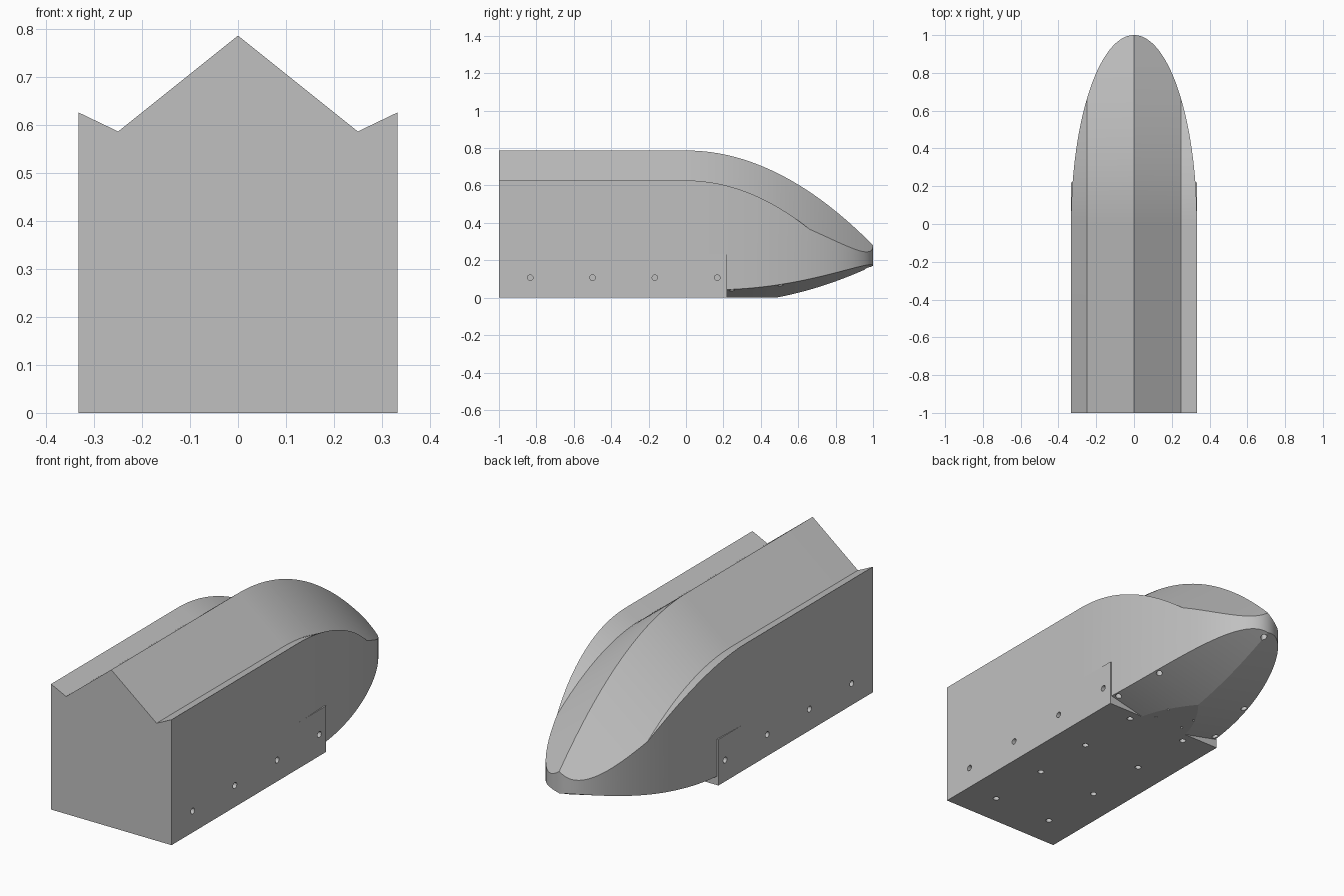
import bpy, bmesh, math
from mathutils import Matrix, Vector

if "Cube" in bpy.data.objects:
    bpy.data.objects.remove(bpy.data.objects["Cube"], do_unlink=True)

grey = bpy.data.materials.new("plain_grey")
grey.use_nodes = True
colour = (0.53, 0.53, 0.53, 1)
grey.diffuse_color = colour
grey.node_tree.nodes["Principled BSDF"].inputs["Base Color"].default_value = colour

HALF, VALLEY, STEP_Y, STEP_Z = 0.333, 0.25, 0.22, 0.23
V_SLOPE, KEEL_END = 0.23, 0.48


def half_width(y):
    return HALF * math.sqrt(max(0, 1 - max(y, 0) ** 2))


def roof(x, y):
    # Ridge falling to a valley, then rising to the outer edge
    drop = 0.8 * min(x, VALLEY) - 0.48 * max(x - VALLEY, 0)
    return 0.787 - 0.507 * max(y, 0) ** 2 - drop


def keel(y):
    a = y - STEP_Y
    return -0.031 + 0.119 * a + 0.267 * a * (y - KEEL_END)


def section(y, boxed):
    # Half outline from the keel round to the ridge
    w = half_width(y)
    k = keel(max(y, STEP_Y))
    flat = max(0, -k / V_SLOPE)
    low, rim = (HALF, 0) if boxed else (w, k + V_SLOPE * w)
    v = min(VALLEY, w)
    half = [(0, max(0, k)), (flat, max(0, k)), (low, rim), (low, STEP_Z),
            (w, STEP_Z), (w, roof(w, y)), (v, roof(v, y)), (0, roof(0, y))]
    return [(x, y, z) for x, z in half] + [(-x, y, z) for x, z in half[-2:0:-1]]


def finish(bm, name):
    bmesh.ops.recalc_face_normals(bm, faces=bm.faces)
    mesh = bpy.data.meshes.new(name)
    bm.to_mesh(mesh)
    bm.free()
    obj = bpy.data.objects.new(name, mesh)
    obj.data.materials.append(grey)
    bpy.context.collection.objects.link(obj)
    return obj


# Hull: sections lofted from the square front to the rounded tip
steps = 48
stations = [math.sin(i / steps * math.pi / 2) for i in range(steps + 1)]
stations += [KEEL_END, math.sqrt(1 - (VALLEY / HALF) ** 2)]
stations.sort()
rings = [section(-1, True)]
rings += [section(y, True) for y in stations if y < STEP_Y]
rings += [section(STEP_Y, True), section(STEP_Y, False)]
rings += [section(y, False) for y in stations if y > STEP_Y]

bm = bmesh.new()
loops = [[bm.verts.new(p) for p in ring] for ring in rings]
n = len(loops[0])
for a, b in zip(loops, loops[1:]):
    for i in range(n):
        j = (i + 1) % n
        bm.faces.new((a[i], a[j], b[j], b[i]))
bm.faces.new(loops[0])
bmesh.ops.remove_doubles(bm, verts=bm.verts, dist=0.00002)
bmesh.ops.dissolve_degenerate(bm, edges=bm.edges, dist=0.00001)
hull = finish(bm, "hull")

# Screw holes: short cylinders cut out of the hull
bm = bmesh.new()


def hole(x, y, z, radius=0.015, depth=0.1, sideways=False):
    turn = Matrix.Rotation(math.pi / 2, 4, 'Y') if sideways else Matrix()
    bmesh.ops.create_cone(bm, cap_ends=True, segments=16, radius1=radius,
                          radius2=radius, depth=depth,
                          matrix=Matrix.Translation(Vector((x, y, z))) @ turn)


for side in (-1, 1):
    for i in range(4):
        y = -0.833 + i / 3
        hole(side * HALF, y, 0.107, sideways=True)
        hole(side * 0.165, y, 0)
    for x, y in ((0.302, 0.245), (0.265, 0.505)):
        hole(side * x, y, keel(y) + V_SLOPE * x)
    for y in (0.26, 0.35):
        hole(side * 0.08, y, 0, radius=0.006)
hole(0, 0.97, keel(0.97))
cutter = finish(bm, "hole_cutter")
cutter.hide_render = True

cut = hull.modifiers.new("holes", 'BOOLEAN')
cut.operation = 'DIFFERENCE'
cut.solver = 'EXACT'
cut.object = cutter
bpy.ops.object.select_all(action='DESELECT')
bpy.context.view_layer.objects.active = hull
hull.select_set(True)
bpy.ops.object.modifier_apply(modifier=cut.name)
bpy.data.objects.remove(cutter, do_unlink=True)
bpy.ops.object.shade_smooth_by_angle(angle=math.radians(11))
